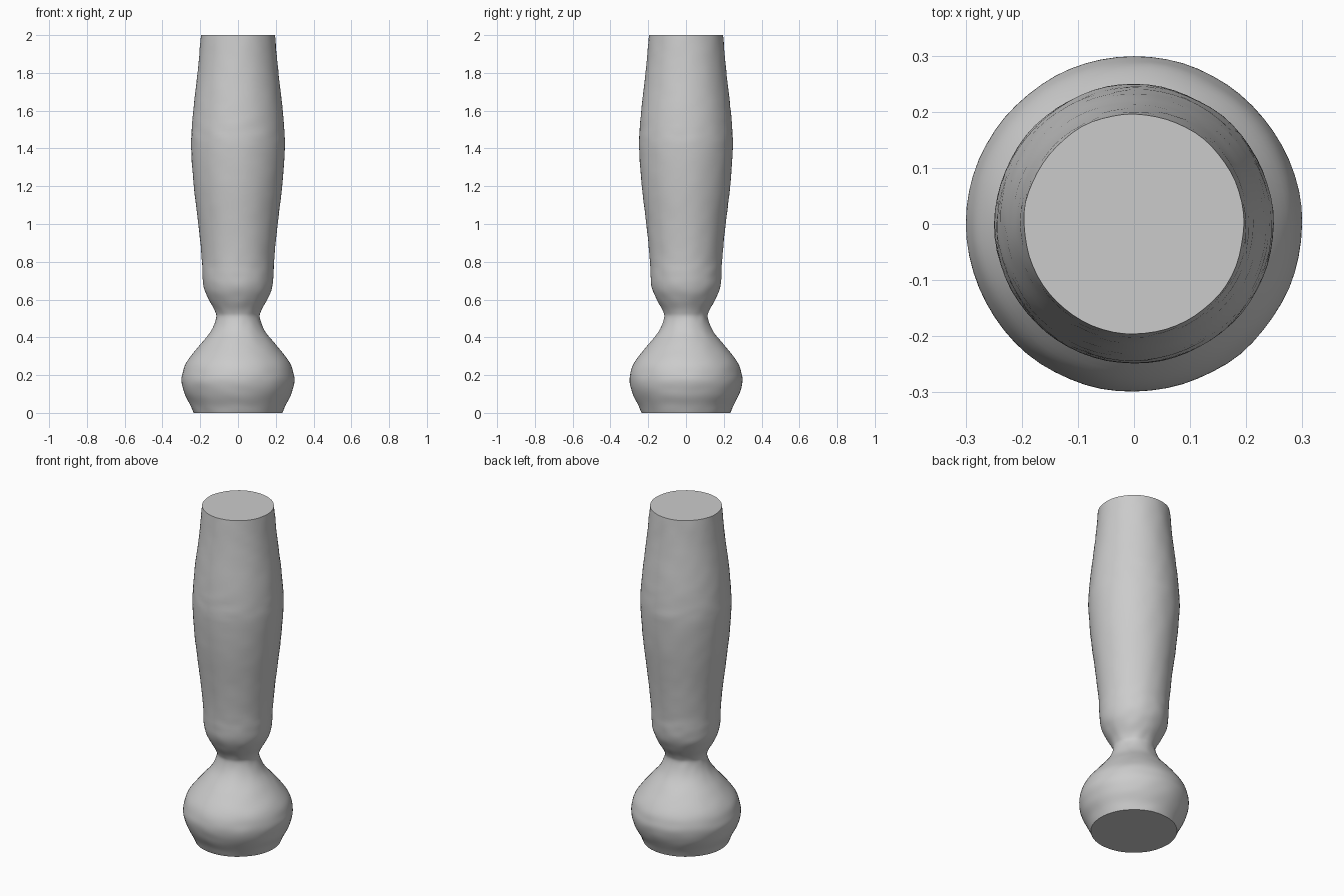
import bpy, bmesh, math
from mathutils import Vector, noise

cube = bpy.data.objects.get("Cube")
if cube:
    bpy.data.objects.remove(cube, do_unlink=True)

SIDES = 64
STEPS = 5
RIPPLE = 0.002

# Turned profile as (radius, height): flat foot, bulb, narrow neck, long swelling grip
PROFILE = [(.235, 0), (.252, .04), (.282, .1), (.298, .16), (.294, .21), (.272, .27),
           (.21, .35), (.145, .43), (.116, .5), (.122, .54), (.155, .6), (.18, .66),
           (.188, .73), (.192, .82), (.21, 1), (.234, 1.2), (.248, 1.4), (.245, 1.5),
           (.235, 1.62), (.212, 1.82), (.196, 2)]


def smooth_profile(points, steps):
    """Catmull-Rom curve through the profile points."""
    pts = [Vector(p) for p in points]
    pts = [2 * pts[0] - pts[1]] + pts + [2 * pts[-1] - pts[-2]]
    out = []
    for a, b, c, d in zip(pts, pts[1:], pts[2:], pts[3:]):
        for i in range(steps):
            t = i / steps
            out.append(0.5 * (2 * b + (c - a) * t + (2 * a - 5 * b + 4 * c - d) * t * t
                              + (3 * b - a - 3 * c + d) * t ** 3))
    return out + [pts[-2]]


# Lathe the profile, with faint hand-worked ripples running around it
bm = bmesh.new()
rings = []
for r, z in smooth_profile(PROFILE, STEPS):
    ring = []
    for i in range(SIDES):
        a = math.tau * i / SIDES
        x, y = math.cos(a), math.sin(a)
        rr = r + RIPPLE * noise.noise(Vector((x * 3, y * 3, z * 20 + x)))
        ring.append(bm.verts.new((rr * x, rr * y, z)))
    rings.append(ring)
for low, high in zip(rings, rings[1:]):
    for i in range(SIDES):
        j = (i + 1) % SIDES
        bm.faces.new((low[i], low[j], high[j], high[i]))

# Flat end caps
bm.faces.new(rings[0][::-1])
bm.faces.new(rings[-1])

mesh = bpy.data.meshes.new("turned_handle")
bm.to_mesh(mesh)
bm.free()
handle = bpy.data.objects.new("turned_handle", mesh)
bpy.context.collection.objects.link(handle)

# Plain grey finish
grey = bpy.data.materials.new("plain_grey")
grey.use_nodes = True
color = (0.6, 0.6, 0.6, 1)
grey.diffuse_color = color
grey.node_tree.nodes["Principled BSDF"].inputs["Base Color"].default_value = color
mesh.materials.append(grey)

# Smooth sides with crisp cap edges
bpy.ops.object.select_all(action='DESELECT')
handle.select_set(True)
bpy.context.view_layer.objects.active = handle
bpy.ops.object.shade_smooth_by_angle(angle=math.radians(40))
